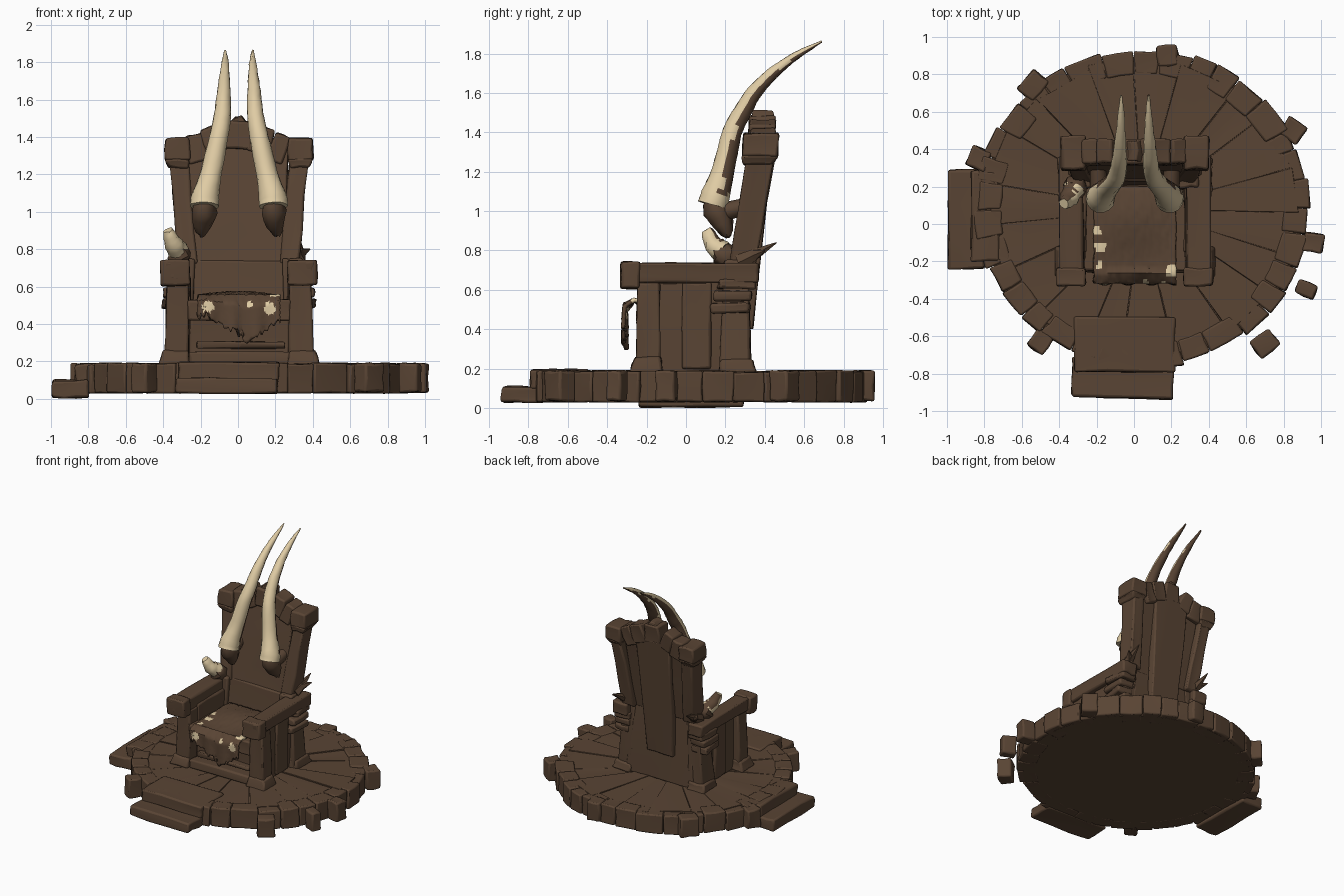
import bpy, bmesh, math, random
from mathutils import Vector, Matrix

random.seed(7)
if "Cube" in bpy.data.objects:
    bpy.data.objects.remove(bpy.data.objects["Cube"])


def material(name, rgb):
    m = bpy.data.materials.new(name)
    m.use_nodes = True
    m.diffuse_color = (*rgb, 1)
    m.node_tree.nodes["Principled BSDF"].inputs["Base Color"].default_value = (*rgb, 1)
    return m


BROWN = material("dark_brown_wood", (0.1, 0.058, 0.034))
BONE = material("pale_bone", (0.74, 0.6, 0.37))


def finish(name, bm, bevel=0.0, angle=40):
    bmesh.ops.recalc_face_normals(bm, faces=bm.faces)
    mesh = bpy.data.meshes.new(name)
    bm.to_mesh(mesh)
    bm.free()
    ob = bpy.data.objects.new(name, mesh)
    bpy.context.collection.objects.link(ob)
    mesh.materials.append(BROWN)
    mesh.materials.append(BONE)
    if bevel:
        mod = ob.modifiers.new("worn_edges", "BEVEL")
        mod.width = bevel
        mod.segments = 2
        mod.angle_limit = math.radians(40)
    bpy.ops.object.select_all(action="DESELECT")
    ob.select_set(True)
    bpy.context.view_layer.objects.active = ob
    bpy.ops.object.shade_smooth_by_angle(angle=math.radians(angle))
    return ob


def rough(bm, cuts, amount):
    if cuts:
        bmesh.ops.subdivide_edges(bm, edges=bm.edges[:], cuts=cuts, use_grid_fill=True)
    for v in bm.verts:
        v.co += Vector([random.uniform(-amount, amount) for _ in range(3)])


def hexa(name, lower, upper, cuts, amount, bevel):
    """Rough block between two four-cornered loops."""
    bm = bmesh.new()
    lo = [bm.verts.new(p) for p in lower]
    up = [bm.verts.new(p) for p in upper]
    bm.faces.new(lo)
    bm.faces.new(up)
    for i in range(4):
        j = (i + 1) % 4
        bm.faces.new((lo[i], lo[j], up[j], up[i]))
    rough(bm, cuts, amount)
    return finish(name, bm, bevel)


def block(name, b, t, spin=0, tilt=0, cuts=1, amount=0.006, bevel=0.012):
    """Tapered block; b and t are (x, y, z, width, depth) of the ends."""
    mid = Vector([(b[i] + t[i]) / 2 for i in range(3)])
    turn = Matrix.Rotation(math.radians(spin), 3, "Z") @ Matrix.Rotation(math.radians(tilt), 3, "Y")
    loops = []
    for x, y, z, w, d in (b, t):
        corners = [Vector((x + i * w / 2, y + j * d / 2, z)) for i, j in ((-1, -1), (1, -1), (1, 1), (-1, 1))]
        loops.append([mid + turn @ (c - mid) for c in corners])
    return hexa(name, *loops, cuts, amount, bevel)


def box(name, x0, x1, y0, y1, z0, z1, **kw):
    x, y, w, d = (x0 + x1) / 2, (y0 + y1) / 2, x1 - x0, y1 - y0
    return block(name, (x, y, z0, w, d), (x, y, z1, w, d), **kw)


def tube(name, pts, radii, sides=14, steps=4, amount=0.0, bone=None):
    """Tapered tube along a smoothed path; bone(normal) picks pale faces."""
    pts = [Vector(p) for p in pts]
    path, n = [], len(pts) - 1
    for i in range(n):
        p0, p1, p2, p3 = pts[max(i - 1, 0)], pts[i], pts[i + 1], pts[min(i + 2, n)]
        for k in range(steps):
            t = k / steps
            c = 0.5 * (2 * p1 + (p2 - p0) * t + (2 * p0 - 5 * p1 + 4 * p2 - p3) * t * t
                       + (3 * p1 - p0 - 3 * p2 + p3) * t ** 3)
            path.append((c, radii[i] + (radii[i + 1] - radii[i]) * t))
    path.append((pts[-1], radii[-1]))
    bm, rings = bmesh.new(), []
    for i, (c, r) in enumerate(path):
        tan = (path[min(i + 1, len(path) - 1)][0] - path[max(i - 1, 0)][0]).normalized()
        v = tan.cross(Vector((1, 0, 0))).normalized()
        u = v.cross(tan)
        angles = [2 * math.pi * k / sides for k in range(sides)]
        rings.append([bm.verts.new(c + (u * math.cos(a) + v * math.sin(a)) * r) for a in angles])
    bm.faces.new(rings[0])
    bm.faces.new(rings[-1])
    for a, b in zip(rings, rings[1:]):
        for k in range(sides):
            j = (k + 1) % sides
            bm.faces.new((a[k], a[j], b[j], b[k]))
    rough(bm, 0, amount)
    bmesh.ops.recalc_face_normals(bm, faces=bm.faces)
    if bone:
        for f in bm.faces:
            f.material_index = int(bone(f))
    return finish(name, bm, 0, 50)


# Round platform: solid core, radial planks and rim stones
CX, CY, RX, RY = 0.045, 0.08, 0.9, 0.86


def wedge(name, a0, a1, r0, r1, z0, z1, **kw):
    ring = [(r0, a0), (r1, a0), (r1, a1), (r0, a1)]
    flat = [(CX + RX * r * math.cos(a), CY + RY * r * math.sin(a)) for r, a in ring]
    hexa(name, [(x, y, z0) for x, y in flat], [(x, y, z1) for x, y in flat], **kw)


bm = bmesh.new()
bmesh.ops.create_cone(bm, cap_ends=True, segments=48, radius1=0.95, radius2=0.95, depth=0.145,
                      matrix=Matrix.Translation((CX, CY, 0.1025)) @ Matrix.Diagonal((RX, RY, 1, 1)))
finish("platform_core", bm)


def ring(name, count, r0, r1, spread, z0, z1):
    marks = [2 * math.pi * (i + random.uniform(-0.2, 0.2)) / count for i in range(count)]
    marks.append(marks[0] + 2 * math.pi)
    for i in range(count):
        wedge(f"{name}_{i + 1}", marks[i], marks[i + 1] - 0.004, r0, r1 + random.uniform(-spread, spread),
              z0, z1 + random.uniform(-0.007, 0.005), cuts=1, amount=0.004, bevel=0.01)


ring("platform_plank", 19, 0.03, 0.93, 0.02, 0.14, 0.185)
ring("rim_stone", 34, 0.84, 0.99, 0.015, 0.03, 0.188)

# Steps and loose stones around the rim
box("front_step", -0.33, 0.21, -0.93, -0.72, 0.03, 0.11, spin=-2, cuts=2)
box("front_threshold", -0.32, 0.22, -0.79, -0.5, 0.1, 0.195, cuts=2)
box("side_step", -0.995, -0.8, -0.24, 0.29, 0.005, 0.1, cuts=2)
box("side_threshold", -0.87, -0.72, -0.2, 0.28, 0.06, 0.185, cuts=2)
loose = [(-0.54, 0.74, 0.14, 50), (-0.83, 0.35, 0.11, 65), (0.96, -0.1, 0.1, 80), (0.92, -0.35, 0.08, 65),
         (0.7, -0.64, 0.13, 38), (-0.5, -0.63, 0.1, -35), (0.18, 0.9, 0.11, 5), (0.85, 0.5, 0.12, -35)]
for i, (x, y, w, spin) in enumerate(loose):
    box(f"loose_stone_{i + 1}", x - w / 2, x + w / 2, y - 0.055, y + 0.055, 0.035, 0.19, spin=spin)

# Seat and its front beams
box("seat", -0.27, 0.28, -0.25, 0.24, 0.42, 0.53, cuts=2)
box("seat_body", -0.26, 0.27, -0.17, 0.22, 0.19, 0.44, cuts=2)
box("seat_front_beam", -0.22, 0.25, -0.22, -0.15, 0.27, 0.305)
box("seat_foot_beam", -0.26, 0.28, -0.26, -0.14, 0.185, 0.25)

# Leaning backrest with stone crown
block("backrest_lower", (0.0, 0.25, 0.18, 0.62, 0.16), (0, 0.27, 0.74, 0.5, 0.08), cuts=2)
block("backrest_upper", (0, 0.275, 0.72, 0.48, 0.08), (0, 0.385, 1.37, 0.54, 0.08), cuts=3)
block("backrest_plank", (0.0, 0.31, 0.4, 0.24, 0.06), (0, 0.41, 1.36, 0.3, 0.06), cuts=2)
crown = [(-0.22, 1.34, 0.11, -12), (-0.135, 1.38, 0.11, -22), (0.0, 1.41, 0.15, 3),
         (0.125, 1.38, 0.13, 18), (0.215, 1.34, 0.1, 24)]
for i, (x, z, w, tilt) in enumerate(crown):
    block(f"crown_stone_{i + 1}", (x, 0.375, z - 0.075, w, 0.13), (x, 0.39, z + 0.075, w * 0.85, 0.13), tilt=tilt)
block("crown_peak", (0, 0.39, 1.46, 0.11, 0.12), (0, 0.39, 1.512, 0.03, 0.1))

# Parts that come in pairs
for s, side in ((-1, "right"), (1, "left")):
    o = 0.005
    X = lambda x: o + s * x
    # Armrest, front post, side panel
    block(side + "_armrest", (X(0.335), 0.02, 0.635, 0.125, 0.69), (X(0.34), 0.02, 0.735, 0.13, 0.7), cuts=2)
    box(side + "_armrest_end", X(0.34) - 0.078, X(0.34) + 0.078, -0.33, -0.235, 0.605, 0.742)
    block(side + "_front_post", (X(0.335), -0.19, 0.2, 0.13, 0.12), (X(0.325), -0.19, 0.64, 0.115, 0.11), cuts=2)
    block(side + "_front_foot", (X(0.345), -0.2, 0.18, 0.17, 0.17), (X(0.338), -0.195, 0.26, 0.14, 0.13))
    box(side + "_side_panel", X(0.3) - 0.04, X(0.3) + 0.04, -0.15, 0.2, 0.18, 0.66, cuts=2)
    box(side + "_panel_slat", X(0.32) - 0.04, X(0.32) + 0.04, -0.02, 0.13, 0.2, 0.64)
    # Rear post, foot and capital
    block(side + "_rear_post_lower", (X(0.325), 0.25, 0.19, 0.13, 0.16), (X(0.285), 0.255, 0.75, 0.11, 0.12), cuts=2)
    block(side + "_rear_foot", (X(0.335), 0.265, 0.18, 0.16, 0.19), (X(0.33), 0.26, 0.245, 0.14, 0.16))
    block(side + "_rear_post_upper", (X(0.27), 0.285, 0.72, 0.1, 0.13), (X(0.32), 0.38, 1.27, 0.1, 0.14), cuts=2)
    block(side + "_capital", (X(0.325), 0.365, 1.235, 0.1, 0.15), (X(0.33), 0.375, 1.28, 0.135, 0.185))
    block(side + "_capital_top", (X(0.33), 0.375, 1.275, 0.135, 0.18), (X(0.33), 0.385, 1.395, 0.125, 0.18))
    # Splintered slabs and spikes behind the armrest
    for k, (y, z) in enumerate(((0.24, 0.51), (0.25, 0.57), (0.27, 0.63))):
        box(f"{side}_slab_{k + 1}", X(0.34) - 0.065, X(0.34) + 0.065, y - 0.11, y + 0.085, z - 0.027, z + 0.025, spin=s * 6 * (k - 1))
    for k, (x, y, z) in enumerate(((0.33, 0.46, 0.84), (0.38, 0.4, 0.8))):
        tube(f"{side}_spike_{k + 1}", [(X(0.31), 0.27, 0.74), (X(0.32), 0.34, 0.775), (X(x), y, z)], [0.045, 0.035, 0.003], sides=6, steps=1)
    # Horn: pale in front, dark behind, on a dark root
    path = [(0.185, 0.135, 1.03), (0.18, 0.15, 1.08), (0.15, 0.187, 1.2), (0.108, 0.235, 1.4), (0.09, 0.285, 1.5),
            (0.083, 0.345, 1.6), (0.078, 0.44, 1.7), (0.074, 0.56, 1.79), (0.074, 0.69, 1.862)]
    tube(side + "_horn", [(X(x), y, z) for x, y, z in path], [0.078, 0.075, 0.058, 0.05, 0.046, 0.039, 0.03, 0.02, 0.004],
         amount=0.002, bone=lambda f: f.normal.y - 0.6 * f.normal.z < 0.15 or f.calc_center_median().z < 1.08)
    tube(side + "_horn_root", [(X(0.2), 0.215, 0.87), (X(0.195), 0.19, 0.93), (X(0.185), 0.155, 1.0), (X(0.18), 0.15, 1.06)],
         [0.014, 0.05, 0.068, 0.055], sides=9, steps=2, amount=0.006)
    tube(side + "_horn_peg", [(X(0.19), 0.17, 0.99), (X(0.2), 0.32, 1.03)], [0.05, 0.04], sides=8)

# Broken horn stub beside the right armrest
tube("broken_horn", [(-0.32, 0.19, 0.79), (-0.345, 0.14, 0.83), (-0.375, 0.11, 0.9)], [0.06, 0.05, 0.028],
     sides=9, amount=0.004, bone=lambda f: f.normal.y < 0.4)
tube("broken_horn_root", [(-0.3, 0.22, 0.73), (-0.31, 0.2, 0.77), (-0.325, 0.18, 0.81)], [0.04, 0.065, 0.05],
     sides=8, steps=2, amount=0.006)

# Ragged hide draped over the seat, with worn pale patches
bm = bmesh.new()
cols, rows = 40, 36
patches = [(-0.16, -0.3, 0.49, 0.032), (0.06, -0.3, 0.5, 0.018), (0.17, -0.3, 0.48, 0.034), (0.2, -0.25, 0.54, 0.03),
           (-0.18, -0.12, 0.55, 0.03), (-0.2, -0.04, 0.55, 0.025), (-0.185, -0.22, 0.55, 0.02)]
grid = []
for i in range(cols + 1):
    x = -0.215 + 0.44 * i / cols
    hang = 0.1 + 0.12 * max(0, 1 - abs(x - 0.06) / 0.2) + random.uniform(-0.02, 0.02)
    col = []
    for j in range(rows + 1):
        v = j / rows
        if v < 0.55:
            y, z = 0.2 - 0.46 * v / 0.55, 0.545 + 0.02 * math.sin(v * 9) * math.cos(x * 7)
        else:
            w = (v - 0.55) / 0.45
            y, z = -0.26 - 0.05 * min(1, w * 4) + 0.01 * math.sin(x * 50) * w, 0.55 - hang * w * 1.1
        col.append(bm.verts.new((x + random.uniform(-0.003, 0.003), y, z + random.uniform(-0.003, 0.003))))
    grid.append(col)
for i in range(cols):
    for j in range(rows):
        f = bm.faces.new((grid[i][j], grid[i + 1][j], grid[i + 1][j + 1], grid[i][j + 1]))
        c = f.calc_center_median()
        f.material_index = int(any((c - Vector(p[:3])).length < p[3] for p in patches))
hide = finish("draped_hide", bm, 0, 50)
thick = hide.modifiers.new("thickness", "SOLIDIFY")
thick.thickness = 0.02
thick.offset = 0
